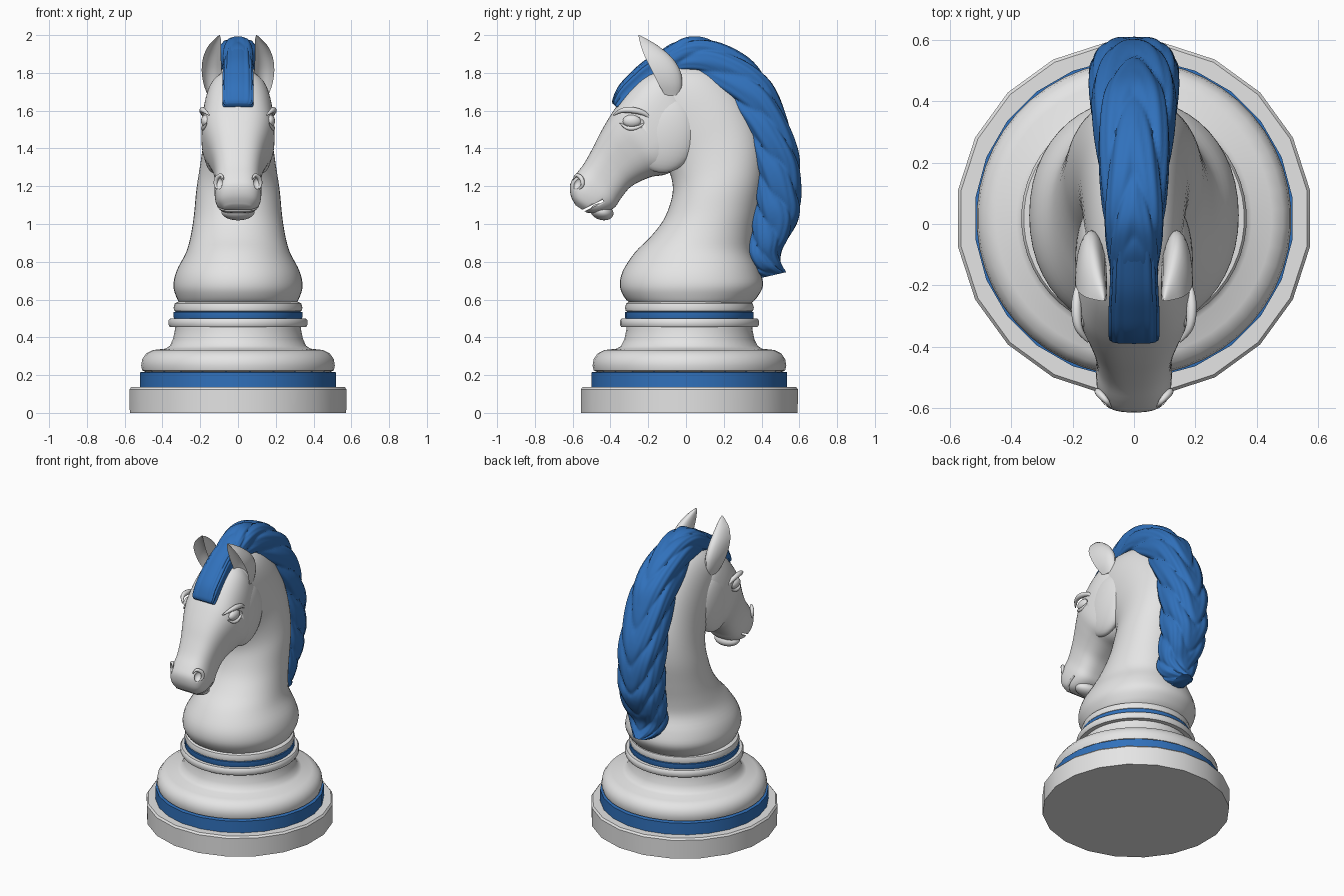
import bpy, bmesh, math
from mathutils import Vector, Matrix

if "Cube" in bpy.data.objects:
    bpy.data.objects.remove(bpy.data.objects["Cube"])

def material(name, rgb):
    m = bpy.data.materials.new(name)
    m.diffuse_color = (*rgb, 1)
    m.use_nodes = True
    m.node_tree.nodes["Principled BSDF"].inputs["Base Color"].default_value = m.diffuse_color
    return m

WHITE = material("ivory_white", (0.78, 0.78, 0.78))
BLUE = material("mane_blue", (0.03, 0.165, 0.5))
CY = 0.018  # axis of the turned base

def finish(name, bm, mat, smooth=40):
    bmesh.ops.recalc_face_normals(bm, faces=bm.faces)
    me = bpy.data.meshes.new(name)
    bm.to_mesh(me)
    bm.free()
    ob = bpy.data.objects.new(name, me)
    bpy.context.collection.objects.link(ob)
    me.materials.append(mat)
    bpy.ops.object.select_all(action='DESELECT')
    ob.select_set(True)
    bpy.context.view_layer.objects.active = ob
    bpy.ops.object.shade_smooth_by_angle(angle=math.radians(smooth))
    return ob

def skin(name, rows, mat, smooth=40):
    """Bridge closed rows of points and cap both ends."""
    bm = bmesh.new()
    vs = [[bm.verts.new(p) for p in row] for row in rows]
    n = len(rows[0])
    for a, b in zip(vs, vs[1:]):
        for j in range(n):
            k = (j + 1) % n
            bm.faces.new((a[j], a[k], b[k], b[j]))
    bm.faces.new(vs[0])
    bm.faces.new(vs[-1])
    return finish(name, bm, mat, smooth)

def lathe(name, profile, sides, mat, smooth=40):
    ang = [2 * math.pi * (j + 0.5) / sides for j in range(sides)]
    return skin(name, [[(r * math.cos(a), CY + r * math.sin(a), z) for a in ang]
                       for r, z in profile], mat, smooth)

def spline(rows, steps):
    """Catmull-Rom interpolation of number rows."""
    out = []
    for i in range(len(rows) - 1):
        p0, p1, p2, p3 = rows[max(i - 1, 0)], rows[i], rows[i + 1], rows[min(i + 2, len(rows) - 1)]
        for s in range(steps):
            t = s / steps
            out.append([0.5 * (2 * b + (c - a) * t + (2 * a - 5 * b + 4 * c - d) * t * t
                               + (3 * b - a - 3 * c + d) * t ** 3)
                        for a, b, c, d in zip(p0, p1, p2, p3)])
    return out + [list(rows[-1])]

def spow(v, e):
    return math.copysign(abs(v) ** e, v)

def loft(name, rings, mat, e=2.0, sides=40, steps=4, groove=None, smooth=40):
    """Rings: inner y,z / outer y,z / half width, as superellipses of power e."""
    rows = []
    data = spline(rings, steps)
    for i, (iy, iz, oy, oz, w) in enumerate(data):
        t = i / (len(data) - 1)
        row = []
        for j in range(sides):
            a = 2 * math.pi * j / sides
            g = groove(t, abs(a if a <= math.pi else 2 * math.pi - a) / math.pi) if groove else 1
            c, s = g * spow(math.cos(a), 2 / e), g * spow(math.sin(a), 2 / e)
            row.append((w * s, (iy + oy) / 2 + c * (oy - iy) / 2, (iz + oz) / 2 + c * (oz - iz) / 2))
        rows.append(row)
    return skin(name, rows, mat, smooth)

def ball(name, loc, rad, mat, rot=(0, 0, 0)):
    bm = bmesh.new()
    bmesh.ops.create_uvsphere(bm, u_segments=32, v_segments=18, radius=1)
    m = Matrix.Identity(3)
    for ax, r in zip('XYZ', rot):
        m = Matrix.Rotation(r, 3, ax) @ m
    for v in bm.verts:
        v.co = m @ Vector(c * r for c, r in zip(v.co, rad)) + Vector(loc)
    return finish(name, bm, mat)

def tube(name, pts, r, mat):
    rows = spline(pts, 5)
    cu = bpy.data.curves.new(name, 'CURVE')
    cu.dimensions = '3D'
    cu.bevel_depth = r
    cu.bevel_resolution = 3
    sp = cu.splines.new('POLY')
    sp.points.add(len(rows) - 1)
    for i, (p, q) in enumerate(zip(sp.points, rows)):
        p.co = (*q, 1)
        p.radius = 0.15 + 0.85 * math.sin(math.pi * i / (len(rows) - 1))
    cu.materials.append(mat)
    ob = bpy.data.objects.new(name, cu)
    bpy.context.collection.objects.link(ob)

def carve(target, cutter):
    md = target.modifiers.new("carve", 'BOOLEAN')
    md.operation, md.object, md.solver = 'DIFFERENCE', cutter, 'EXACT'
    bpy.context.view_layer.objects.active = target
    bpy.ops.object.modifier_apply(modifier=md.name)
    bpy.data.objects.remove(cutter)

# Turned base
lathe("base_foot", [(.58, 0), (.582, .125), (.572, .137), (.4, .137)], 20, WHITE, 25)
lathe("base_blue_band", [(.522, .13), (.522, .215), (.45, .222)], 24, BLUE)
lathe("base_cushion", [(.49, .216), (.508, .225), (.514, .25), (.508, .285), (.487, .315), (.45, .333),
                       (.385, .34), (.362, .355), (.345, .39), (.335, .44), (.333, .46)], 48, WHITE)
lathe("collar_flange", [(.33, .455), (.362, .455), (.368, .465), (.368, .49), (.36, .5), (.3, .502)], 48, WHITE)
lathe("collar_blue_band", [(.338, .498), (.341, .505), (.341, .535), (.3, .537)], 48, BLUE)
lathe("collar_bead", [(.325, .533), (.338, .54), (.342, .558), (.335, .58), (.315, .59), (.3, .592)], 48, WHITE)

# Neck
loft("neck", [(-.29, .575, .34, .575, .305), (-.325, .61, .375, .61, .325), (-.35, .67, .408, .675, .342),
              (-.335, .75, .39, .755, .325), (-.27, .85, .355, .85, .275), (-.19, .93, .36, .95, .25),
              (-.12, 1.02, .385, 1.08, .233), (-.08, 1.12, .415, 1.25, .22), (-.07, 1.2, .41, 1.42, .2),
              (-.09, 1.28, .36, 1.58, .182), (-.14, 1.37, .27, 1.72, .17), (-.2, 1.46, .14, 1.82, .158),
              (-.24, 1.56, -.01, 1.845, .14), (-.27, 1.63, -.13, 1.83, .11)], WHITE, 2.1, 48)

# Head with carved eye sockets, nostrils and mouth
head = loft("head", [(0, 1.7, -.12, 1.82, .10), (.045, 1.55, -.19, 1.80, .155), (.03, 1.41, -.25, 1.76, .18),
                     (-.02, 1.32, -.31, 1.70, .19), (-.10, 1.265, -.37, 1.62, .192),
                     (-.18, 1.25, -.415, 1.55, .172), (-.25, 1.222, -.455, 1.48, .148),
                     (-.30, 1.19, -.495, 1.40, .13), (-.345, 1.135, -.54, 1.32, .121),
                     (-.375, 1.09, -.585, 1.26, .124), (-.42, 1.065, -.613, 1.21, .12),
                     (-.47, 1.055, -.61, 1.15, .105), (-.525, 1.06, -.585, 1.10, .07)], WHITE, 2.7, 48)
for s in (-1, 1):
    carve(head, ball("socket_cutter", (s * .21, -.285, 1.545), (.04, .075, .045), WHITE, (math.radians(-15), 0, 0)))
    carve(head, ball("nostril_cutter", (s * .108, -.578, 1.215), (.03, .022, .034), WHITE, (math.radians(-25), 0, 0)))
bm = bmesh.new()
bmesh.ops.create_cube(bm, size=1, matrix=Matrix.Translation((0, -.515, 1.085))
                      @ Matrix.Rotation(math.radians(27), 4, 'X') @ Matrix.Diagonal((.5, .17, .012, 1)))
carve(head, finish("mouth_cutter", bm, WHITE))
ball("chin", (0, -.445, 1.064), (.088, .062, .043), WHITE, (math.radians(-15), 0, 0))

for s in (-1, 1):
    side = "right" if s > 0 else "left"
    ball(side + "_cheek", (s * .13, -.115, 1.475), (.062, .172, .205), WHITE, (math.radians(-8), 0, 0))
    ball(side + "_eye", (s * .168, -.285, 1.545), (.028, .05, .034), WHITE)
    tube(side + "_brow", [(s * .15, -.385, 1.575), (s * .18, -.34, 1.6), (s * .188, -.28, 1.602),
                          (s * .184, -.22, 1.585), (s * .175, -.18, 1.55)], .017, WHITE)
    tube(side + "_lower_lid", [(s * .165, -.35, 1.535), (s * .182, -.31, 1.508), (s * .186, -.26, 1.51),
                               (s * .182, -.21, 1.54)], .011, WHITE)
    tube(side + "_nostril_rim", [(s * .075, -.598, 1.235), (s * .09, -.578, 1.258), (s * .113, -.553, 1.24),
                                 (s * .118, -.548, 1.205), (s * .105, -.57, 1.18)], .012, WHITE)
    # Cupped ear: z, centre x, half width, front y, depth
    rows = []
    for z, cx, rx, yf, d in spline([(1.68, .13, .03, -.11, .08), (1.74, .138, .044, -.145, .125),
                                    (1.81, .14, .052, -.18, .15), (1.88, .137, .048, -.215, .142),
                                    (1.94, .124, .035, -.238, .095), (1.98, .107, .016, -.248, .04),
                                    (2.0, .098, .002, -.252, .005)], 4):
        row = []
        for j in range(24):
            a = 2 * math.pi * j / 24
            back = math.sin(a) * d if math.sin(a) >= 0 else -math.sin(a) * d * .45
            row.append((s * (cx + rx * math.cos(a)), yf + back, z))
        rows.append(row)
    skin(side + "_ear", rows, WHITE)

# Mane, with locks sweeping down and back from the neck
def locks(t, u):
    fade = min(1, t * 8)
    b = abs(math.sin(math.pi * (u * 3.2 + t * 8.5 + .15 * math.sin(9 * t))))
    fine = abs(math.sin(math.pi * (u * 9 + t * 9)))
    return 1.03 - fade * (.15 * (1 - b ** .6) + .035 * (1 - fine))

loft("mane", [(-.2, 1.76, -.19, 1.87, .07), (-.1, 1.79, -.085, 1.95, .085), (0, 1.79, .02, 1.99, .098),
              (.08, 1.75, .16, 1.97, .108), (.17, 1.67, .32, 1.885, .122), (.25, 1.575, .44, 1.77, .134),
              (.3, 1.48, .51, 1.63, .142), (.33, 1.365, .57, 1.47, .145), (.345, 1.24, .605, 1.33, .145),
              (.345, 1.11, .61, 1.18, .142), (.33, 1.0, .605, 1.06, .137), (.315, .9, .555, .94, .13),
              (.31, .82, .505, .855, .12), (.335, .75, .51, .785, .095), (.4, .715, .53, .745, .05)],
     BLUE, 2.5, 96, 10, locks, 50)

# Forelock between the ears
def strands(t, u):
    return 1 - .09 * (1 - abs(math.sin(math.pi * (u * 7 + .5))) ** .6)

loft("forelock", [(-.06, 1.78, -.09, 1.945, .075), (-.17, 1.75, -.215, 1.87, .08), (-.25, 1.69, -.3, 1.795, .084),
                  (-.31, 1.64, -.358, 1.73, .084), (-.35, 1.61, -.388, 1.665, .082),
                  (-.362, 1.615, -.39, 1.638, .07)], BLUE, 3.6, 72, 5, strands, 50)
